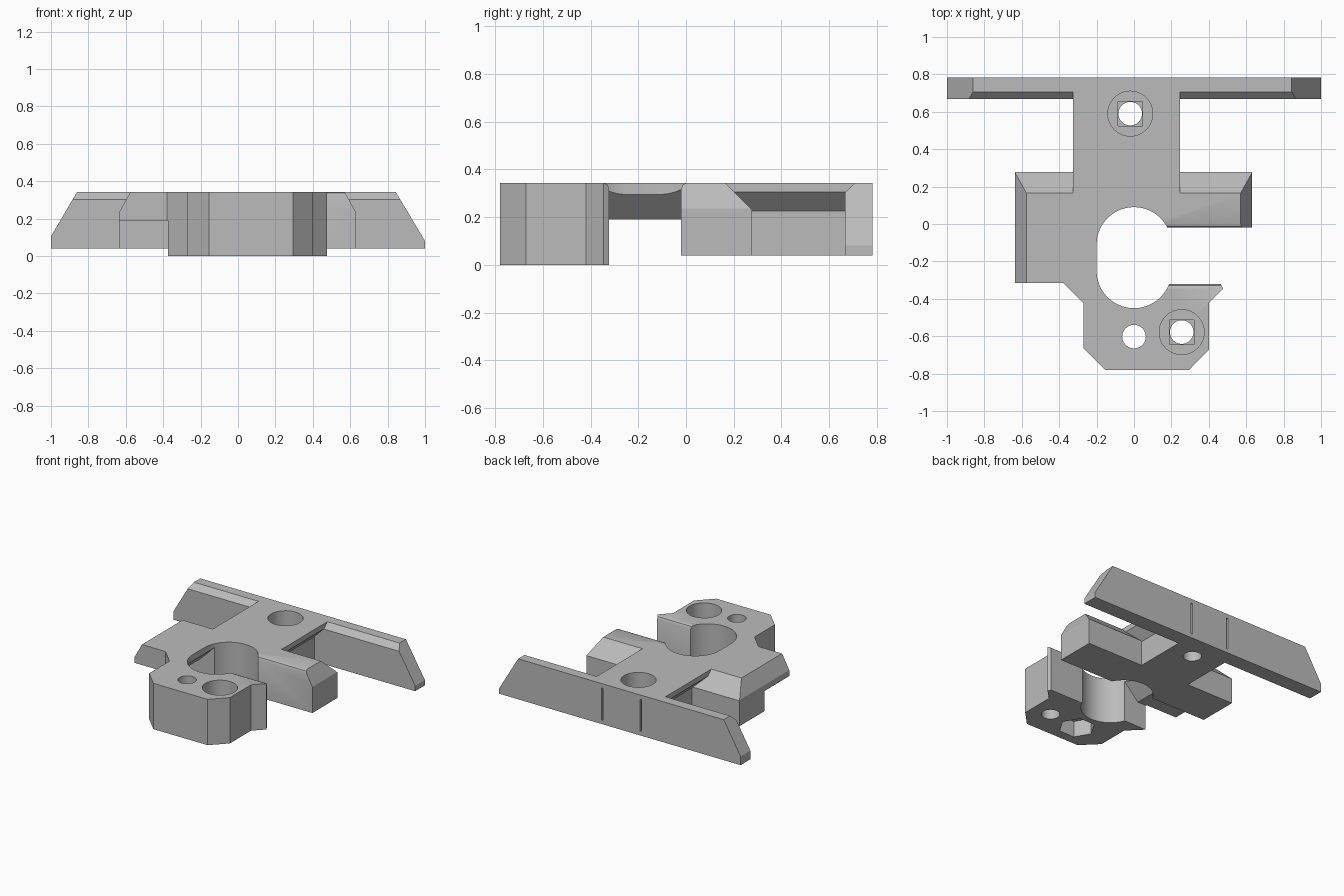
import bpy, bmesh
from math import cos, sin, pi, radians

cube = bpy.data.objects.get("Cube")
if cube:
    bpy.data.objects.remove(cube, do_unlink=True)

TOP, BASE = 0.343, 0.04

grey = bpy.data.materials.new("light grey plastic")
grey.use_nodes = True
colour = (0.5, 0.5, 0.5, 1)
grey.diffuse_color = colour
grey.node_tree.nodes["Principled BSDF"].inputs["Base Color"].default_value = colour


def prism(name, profile, start, end, axis="z"):
    """Extrude a 2D profile along an axis."""
    place = {"z": lambda u, v, w: (u, v, w),
             "y": lambda u, v, w: (u, w, v),
             "x": lambda u, v, w: (w, u, v)}[axis]
    bm = bmesh.new()
    rings = [[bm.verts.new(place(u, v, w)) for u, v in profile] for w in (start, end)]
    for ring in rings:
        bm.faces.new(ring)
    n = len(profile)
    for i in range(n):
        j = (i + 1) % n
        bm.faces.new((rings[0][i], rings[0][j], rings[1][j], rings[1][i]))
    bmesh.ops.recalc_face_normals(bm, faces=bm.faces)
    mesh = bpy.data.meshes.new(name)
    bm.to_mesh(mesh)
    bm.free()
    mesh.materials.append(grey)
    obj = bpy.data.objects.new(name, mesh)
    bpy.context.collection.objects.link(obj)
    return obj


def arc(x, y, r, a0=0, a1=360, steps=48):
    return [(x + r * cos(radians(a0 + (a1 - a0) * i / steps)),
             y + r * sin(radians(a0 + (a1 - a0) * i / steps))) for i in range(steps)]


def rect(x0, x1, y0, y1):
    return [(x0, y0), (x1, y0), (x1, y1), (x0, y1)]


def combine(target, tool, operation="DIFFERENCE"):
    """Apply a boolean and discard the tool object."""
    mod = target.modifiers.new("cut", "BOOLEAN")
    mod.operation = operation
    mod.solver = "EXACT"
    mod.object = tool
    bpy.context.view_layer.objects.active = target
    bpy.ops.object.modifier_apply(modifier=mod.name)
    bpy.data.objects.remove(tool, do_unlink=True)


# Crossbar with bevelled ends and a sloping rear edge
body = prism("bracket_body", [(-0.635, BASE), (0.63, BASE), (0.63, 0.235), (0.57, TOP),
                              (-0.575, TOP), (-0.635, 0.235)], -0.315, 0.277, "y")
combine(body, prism("rear_slope", [(0.165, TOP), (0.365, 0.143), (0.365, 0.5), (0.165, 0.5)],
                    -1, 1, "x"))

# Rear rail with sloped ends and a chamfered front edge
rail = prism("rear_rail", [(-1, BASE), (1, BASE), (1, 0.08), (0.843, TOP),
                           (-0.86, TOP), (-1, 0.105)], 0.667, 0.782, "y")
combine(rail, prism("rail_chamfer", [(0.627, 0.263), (0.707, TOP), (0.707, 0.5), (0.627, 0.5)],
                    -1.1, 1.1, "x"))

# Stem, undercut along both sides
stem = prism("stem", [(-0.245, BASE), (0.165, BASE), (0.165, 0.225), (0.245, 0.305),
                      (0.245, TOP), (-0.325, TOP), (-0.325, 0.305), (-0.245, 0.225)],
             0.05, 0.75, "y")

# Deep front block
block = prism("front_block", [(-0.38, -0.25), (-0.38, -0.315), (-0.27, -0.425), (-0.27, -0.665),
                              (-0.155, -0.78), (0.295, -0.78), (0.402, -0.67), (0.402, -0.42),
                              (0.477, -0.345), (0.465, -0.325), (0.465, -0.25)], 0, TOP)

for part in (rail, stem, block):
    combine(body, part, "UNION")

# Slot-shaped opening and the side channel with its sloping roof
combine(body, prism("opening", arc(0, -0.11, 0.2, 0, 180) + [(-0.2, -0.11)]
                    + arc(0, -0.25, 0.2, 180, 360) + [(0.2, -0.25)], -0.1, 0.5))
combine(body, prism("channel", [(-1, -0.1), (-1, 0.19), (-0.305, 0.19), (0.005, 0.5),
                                (1, 0.5), (1, -0.1)], -0.322, -0.02, "y"))

# Softened top edges beside the channel mouth
for y, side in ((-0.02, 1), (-0.322, -1)):
    combine(body, prism("edge_bevel", [(y - side * 0.01, 0.32), (y, 0.32), (y + side * 0.007, 0.336),
                                       (y + side * 0.023, TOP), (y + side * 0.023, 0.4),
                                       (y - side * 0.01, 0.4)], 0.17, 0.8, "x"))

# Screw holes with round head recesses and stepped floors
for x, y, low in ((-0.02, 0.59, -0.1), (0.255, -0.578, -0.1)):
    combine(body, prism("screw_hole", arc(x, y, 0.063), low, 0.5))
    combine(body, prism("head_recess", arc(x, y, 0.12), 0.19, 0.5))
    combine(body, prism("floor_step", rect(x - 0.065, x + 0.065, y - 0.065, y + 0.065), 0.175, 0.2))

# Plain hole with a hexagonal nut pocket underneath
combine(body, prism("pin_hole", arc(0, -0.602, 0.063), -0.1, 0.5))
combine(body, prism("nut_pocket", arc(0, -0.602, 0.125, 0, 360, 6), -0.1, 0.12))

# Thin slits in the back of the rail
for x in (-0.172, 0.145):
    combine(body, prism("slit", rect(x - 0.007, x + 0.007, 0.07, 0.31), 0.55, 0.9, "y"))

bpy.ops.object.select_all(action="DESELECT")
body.select_set(True)
bpy.context.view_layer.objects.active = body
bpy.ops.object.shade_smooth_by_angle(angle=pi / 7)
